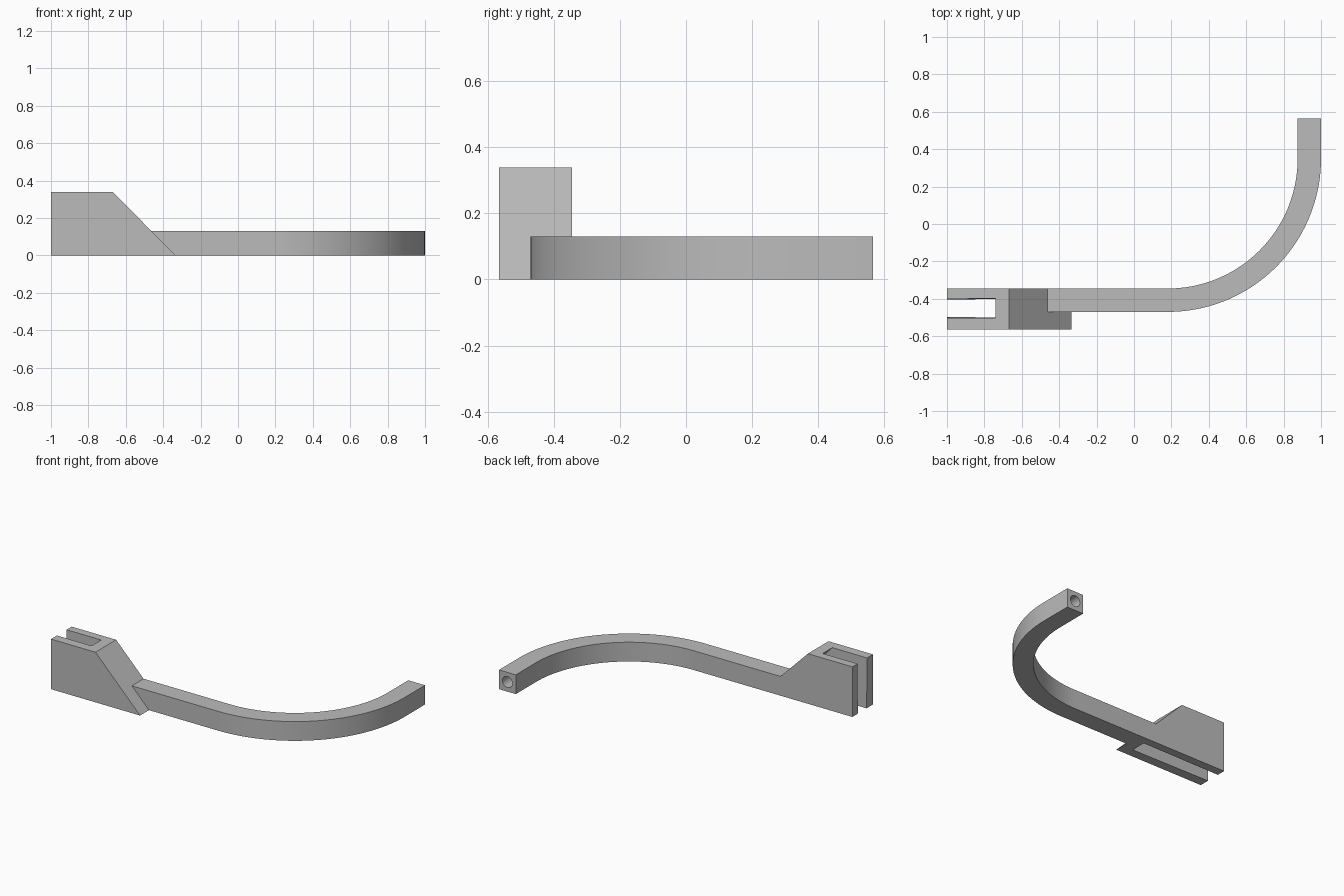
import bpy
import bmesh
from math import sin, cos, pi, radians
from mathutils import Vector

cube = bpy.data.objects.get("Cube")
if cube:
    bpy.data.objects.remove(cube, do_unlink=True)

grey = bpy.data.materials.new("light grey")
grey.use_nodes = True
colour = (0.5, 0.5, 0.5, 1)
grey.diffuse_color = colour
grey.node_tree.nodes["Principled BSDF"].inputs["Base Color"].default_value = colour


def prism(name, points, offset, adjust=None):
    """Extrude a flat outline by offset; adjust may move each vertex."""
    bm = bmesh.new()
    face = bm.faces.new([bm.verts.new(p) for p in points])
    grown = bmesh.ops.extrude_face_region(bm, geom=[face], use_keep_orig=True)
    moved = [v for v in grown["geom"] if isinstance(v, bmesh.types.BMVert)]
    bmesh.ops.translate(bm, verts=moved, vec=Vector(offset))
    if adjust:
        for v in bm.verts:
            adjust(v.co)
    bmesh.ops.recalc_face_normals(bm, faces=bm.faces)
    mesh = bpy.data.meshes.new(name)
    bm.to_mesh(mesh)
    bm.free()
    mesh.materials.append(grey)
    obj = bpy.data.objects.new(name, mesh)
    bpy.context.collection.objects.link(obj)
    return obj


def cut_and_shade(obj, cutter):
    """Subtract the cutter, remove it, then smooth the curved faces."""
    mod = obj.modifiers.new("cut", 'BOOLEAN')
    mod.operation = 'DIFFERENCE'
    mod.solver = 'EXACT'
    mod.object = cutter
    bpy.ops.object.select_all(action='DESELECT')
    obj.select_set(True)
    bpy.context.view_layer.objects.active = obj
    bpy.ops.object.modifier_apply(modifier=mod.name)
    bpy.data.objects.remove(cutter, do_unlink=True)
    bpy.ops.object.shade_smooth_by_angle(angle=radians(30))


FRONT, BACK = -0.565, -0.345
BLOCK_TOP, ARM_TOP = 0.338, 0.13
TOE, SHOULDER = -0.335, -0.668      # ends of the block's slope
WIDTH = 0.125

# Sloped clamp block
block = prism("clamp_block",
              [(x, FRONT, z) for x, z in
               ((-1, 0), (TOE, 0), (SHOULDER, BLOCK_TOP), (-1, BLOCK_TOP))],
              (0, BACK - FRONT, 0))


# Slot with a sloping end, very slightly narrower at the foot of its mouth
def taper(co):
    if co.x < -1 and co.z < 0:
        co.y += 0.008 if co.y < -0.45 else -0.006


slot = prism("slot_cutter",
             [(x, -0.503, z) for x, z in
              ((-1.1, -0.1), (-0.315, -0.1), (-0.84, 0.44), (-1.1, 0.44))],
             (0, 0.104, 0), taper)
cut_and_shade(block, slot)

# Arm: straight run, quarter-circle bend, short straight end
STEPS = 48
cx, outer = 0.18, 0.82
cy = BACK - WIDTH + outer


def bend(radius):
    return [(cx + radius * sin(a), cy - radius * cos(a), 0)
            for a in (pi / 2 * i / STEPS for i in range(STEPS + 1))]


outline = [(TOE, BACK - WIDTH, 0)] + bend(outer)
outline += [(1, -FRONT, 0), (1 - WIDTH, -FRONT, 0)]
outline += bend(outer - WIDTH)[::-1] + [(TOE, BACK, 0)]


# The arm's root follows the slope of the block
def meet_slope(co):
    if co.x < TOE + 0.01:
        co.x -= co.z * (TOE - SHOULDER) / BLOCK_TOP


arm = prism("curved_arm", outline, (0, 0, ARM_TOP), meet_slope)

# Round hole in the arm's tip
ring = [2 * pi * i / 32 for i in range(32)]
hole = prism("hole_cutter",
             [(1 - WIDTH / 2 + 0.037 * cos(a), 0.37, ARM_TOP / 2 + 0.037 * sin(a))
              for a in ring],
             (0, 0.3, 0))
cut_and_shade(arm, hole)
